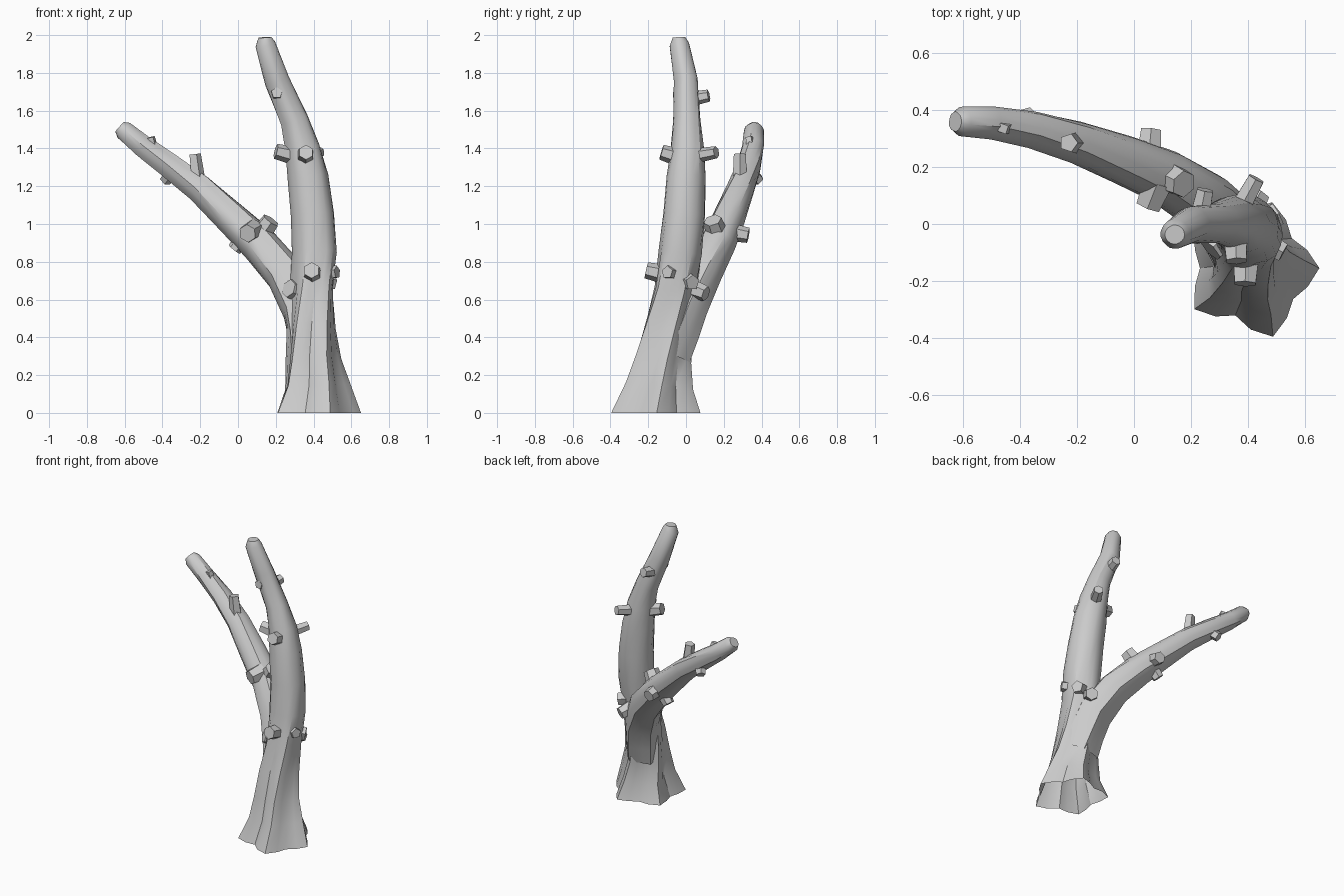
import bpy, bmesh, math, random
from mathutils import Vector

random.seed(4)


def finish(name, bm, angle):
    bmesh.ops.recalc_face_normals(bm, faces=bm.faces)
    me = bpy.data.meshes.new(name)
    bm.to_mesh(me)
    bm.free()
    ob = bpy.data.objects.new(name, me)
    bpy.context.collection.objects.link(ob)
    bpy.ops.object.select_all(action='DESELECT')
    ob.select_set(True)
    bpy.context.view_layer.objects.active = ob
    bpy.ops.object.shade_smooth_by_angle(angle=math.radians(angle))
    return ob


def limb(name, path, sides, lobes, jitter):
    """Tapered tube; each path row is x, y, z, radius, flute depth, twist in degrees."""
    bm = bmesh.new()
    pts = [Vector(p[:3]) for p in path]
    bumps = [random.uniform(-jitter, jitter) for _ in range(sides)]
    rings = []
    for i, (x, y, z, r, depth, twist) in enumerate(path):
        t = (pts[min(i + 1, len(pts) - 1)] - pts[max(i - 1, 0)]).normalized()
        if z == 0:
            t = Vector((0, 0, 1))
        e1 = Vector((0, 1, 0)).cross(t).normalized()
        e2 = t.cross(e1)
        ring = []
        for k in range(sides):
            a = math.tau * k / sides
            rr = r * (1 + bumps[k] + random.uniform(-jitter, jitter) * 0.6)
            rr += depth * math.cos(lobes * a)
            b = a + math.radians(twist)
            ring.append(bm.verts.new(pts[i] + rr * (math.cos(b) * e1 + math.sin(b) * e2)))
        rings.append(ring)
    for lo, hi in zip(rings, rings[1:]):
        for k in range(sides):
            n = (k + 1) % sides
            bm.faces.new((lo[k], lo[n], hi[n], hi[k]))
    bm.faces.new(rings[-1])      # broken tip, the root end stays open
    return finish(name, bm, 32)


def stub(name, base, tip, radius, sides=6):
    """Short sawn-off twig."""
    bm = bmesh.new()
    base, tip = Vector(base), Vector(tip)
    d = tip - base
    bmesh.ops.create_cone(bm, cap_ends=True, segments=sides, radius1=radius * 1.1,
                          radius2=radius * 0.9, depth=d.length)
    q = d.to_track_quat('Z', 'Y')
    for v in bm.verts:
        v.co = q @ v.co + (base + tip) / 2
    return finish(name, bm, 30)


# Trunk with flared, fluted roots
limb("trunk", [
    (0.41, -0.155, 0.00, 0.212, 0.034, 0),
    (0.41, -0.140, 0.14, 0.162, 0.028, 4),
    (0.395, -0.125, 0.28, 0.137, 0.020, 10),
    (0.39, -0.100, 0.45, 0.122, 0.016, 18),
    (0.395, -0.060, 0.65, 0.110, 0.010, 26),
    (0.405, -0.030, 0.85, 0.117, 0.003, 32),
    (0.395, -0.010, 1.05, 0.112, 0.000, 36),
    (0.370, 0.000, 1.25, 0.105, 0.000, 40),
    (0.342, 0.008, 1.40, 0.090, 0.002, 46),
    (0.298, 0.006, 1.55, 0.073, 0.003, 52),
    (0.205, 0.000, 1.76, 0.064, 0.003, 60),
    (0.145, -0.035, 1.95, 0.053, 0.000, 66),
    (0.143, -0.037, 1.988, 0.034, 0.000, 66),
], 20, 5, 0.03)

# Side branch growing out of the trunk
limb("side_branch", [
    (0.39, -0.090, 0.30, 0.115, 0.010, 0),
    (0.375, -0.050, 0.42, 0.112, 0.012, 6),
    (0.345, 0.000, 0.56, 0.110, 0.010, 12),
    (0.250, 0.085, 0.74, 0.105, 0.006, 20),
    (0.110, 0.170, 0.90, 0.096, 0.003, 28),
    (-0.04, 0.230, 1.04, 0.086, 0.003, 34),
    (-0.20, 0.290, 1.19, 0.073, 0.004, 42),
    (-0.36, 0.335, 1.31, 0.063, 0.004, 50),
    (-0.50, 0.358, 1.41, 0.056, 0.003, 56),
    (-0.605, 0.360, 1.495, 0.052, 0.000, 60),
    (-0.628, 0.360, 1.515, 0.034, 0.000, 60),
], 15, 5, 0.04)

# Sawn-off twigs: base, tip, radius, sides
twigs = [
    # low ring around the fork
    ((.395, -.10, .73), (.39, -.21, .755), .048, 6),
    ((.45, -.06, .74), (.525, -.10, .745), .038, 5),
    ((.44, .00, .70), (.505, .035, .69), .046, 5),
    ((.40, .03, .66), (.44, .105, .63), .046, 6),
    ((.34, -.02, .63), (.268, -.09, .66), .055, 6),
    # upper trunk
    ((.30, .00, 1.36), (.20, -.02, 1.385), .045, 6),
    ((.355, -.03, 1.35), (.36, -.13, 1.38), .045, 6),
    ((.37, .05, 1.36), (.43, .16, 1.38), .036, 6),
    ((.23, .02, 1.66), (.25, .12, 1.68), .036, 6),
    ((.21, -.02, 1.69), (.205, -.065, 1.695), .034, 5),
    # side branch
    ((.085, .15, .97), (.05, .062, .95), .054, 6),
    ((.11, .17, .93), (.175, .14, 1.02), .055, 6),
    ((.05, .22, .96), (.06, .33, .94), .045, 6),
    ((.04, .21, .94), (-.02, .22, .865), .042, 6),
    ((-.21, .285, 1.21), (-.23, .285, 1.37), .037, 5),
    ((-.34, .33, 1.29), (-.385, .385, 1.23), .036, 5),
    ((-.44, .345, 1.38), (-.46, .335, 1.46), .024, 4),
]
for i, (b, t, r, n) in enumerate(twigs):
    stub(f"twig_stub_{i + 1}", b, t, r, n)
